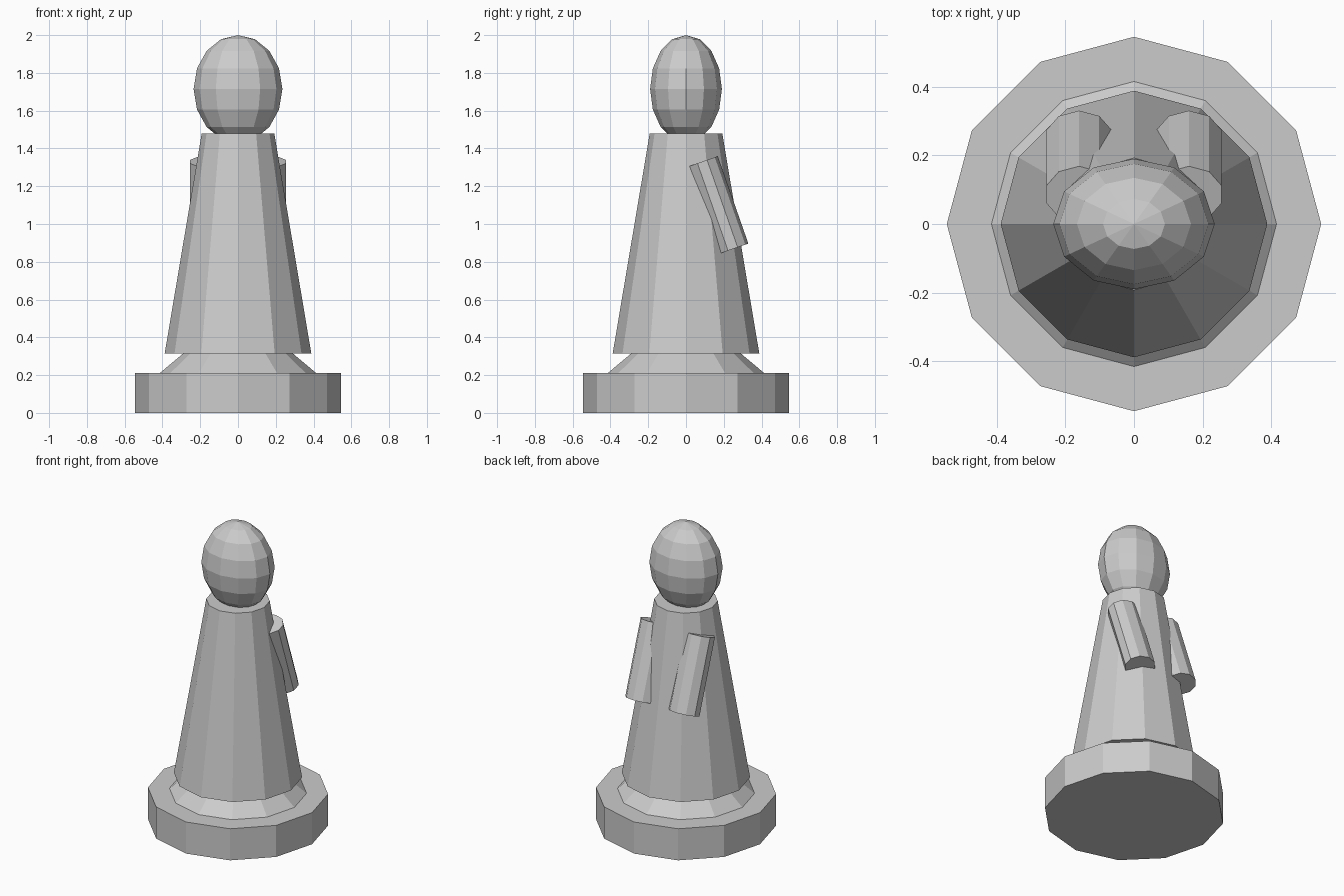
import bpy
from math import radians
from mathutils import Matrix

cube = bpy.data.objects.get("Cube")
if cube:
    bpy.data.objects.remove(cube, do_unlink=True)

# Single plain grey
grey = bpy.data.materials.new("plain_grey")
grey.use_nodes = True
colour = (0.6, 0.6, 0.6, 1)
grey.diffuse_color = colour
grey.node_tree.nodes["Principled BSDF"].inputs["Base Color"].default_value = colour


def finish(name):
    obj = bpy.context.object
    obj.name = name
    obj.data.materials.append(grey)
    return obj


def frustum(name, r_low, r_high, z_low, z_high):
    bpy.ops.mesh.primitive_cone_add(vertices=12, radius1=r_low, radius2=r_high,
                                    depth=z_high - z_low,
                                    location=(0, 0, (z_low + z_high) / 2))
    return finish(name)


# Stand, collar and robe
frustum("base", 0.545, 0.545, 0, 0.21)
frustum("collar", 0.415, 0.26, 0.21, 0.34)
frustum("body", 0.388, 0.192, 0.315, 1.48)

# Egg-shaped head
bpy.ops.mesh.primitive_uv_sphere_add(segments=12, ring_count=8, radius=1,
                                     location=(0, 0, 1.715))
head = finish("head")
head.data.transform(Matrix.Diagonal((0.235, 0.19, 0.285, 1)))

# Arms sloping down towards the back
for side, name in ((1, "left_arm"), (-1, "right_arm")):
    bpy.ops.mesh.primitive_cylinder_add(vertices=10, radius=1, depth=1,
                                        location=(side * 0.16, 0.167, 1.099),
                                        rotation=(radians(19.3), 0, 0))
    arm = finish(name)
    arm.data.transform(Matrix.Diagonal((0.1, 0.087, 0.49, 1)))
